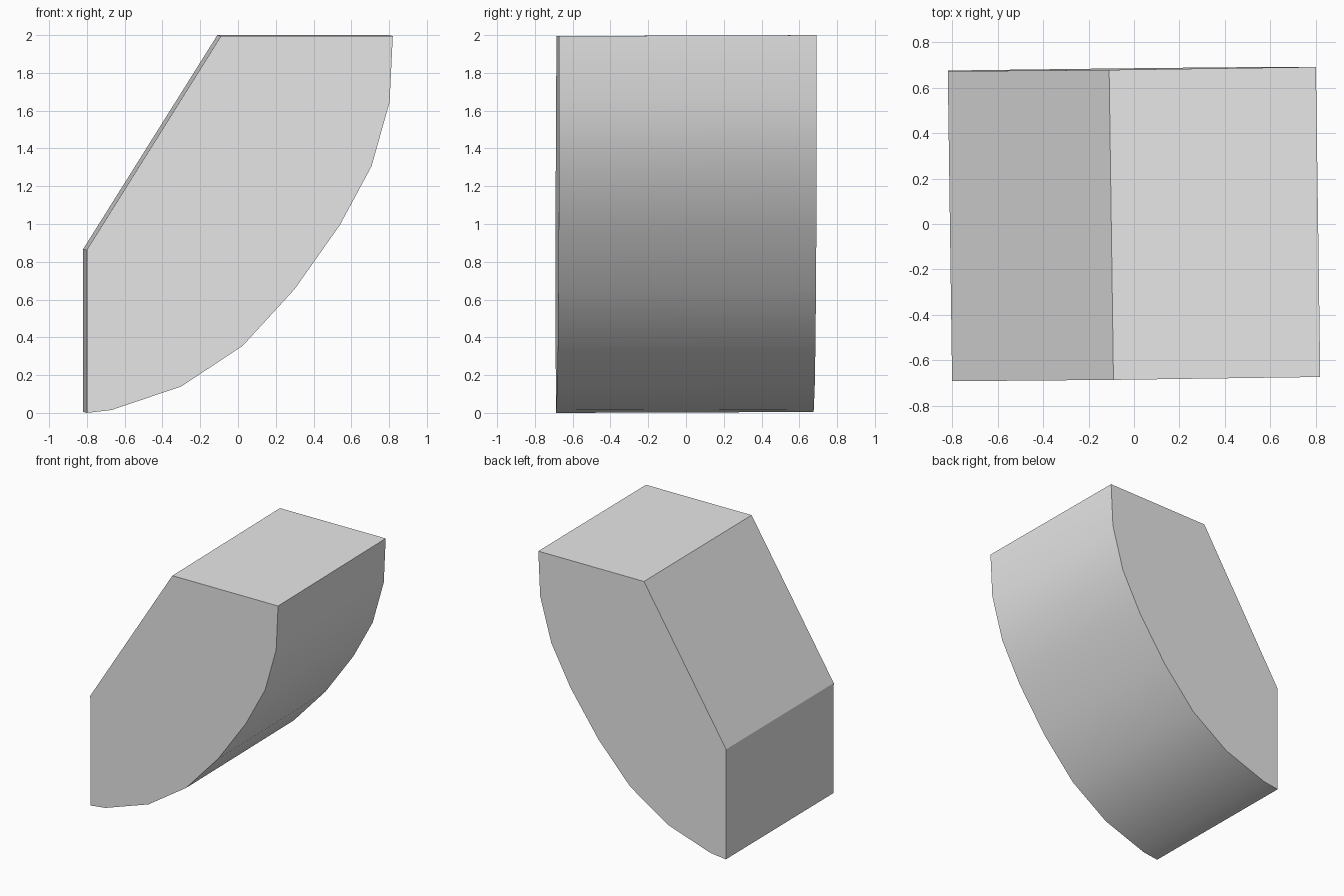
import bpy, bmesh
from math import radians
from mathutils import Matrix

cube = bpy.data.objects.get("Cube")
if cube:
    bpy.data.objects.remove(cube, do_unlink=True)

# Plain grey material
grey = bpy.data.materials.new("light grey")
grey.use_nodes = True
grey.diffuse_color = (0.8, 0.8, 0.8, 1)
grey.node_tree.nodes["Principled BSDF"].inputs["Base Color"].default_value = (0.8, 0.8, 0.8, 1)

# Side profile (x, z): curved underside, flat top, sloped back, upright end
profile = [(-0.81, 0.005), (-0.68, 0.02), (-0.31, 0.145), (0.015, 0.36),
           (0.29, 0.66), (0.53, 1.0), (0.697, 1.31), (0.793, 1.65),
           (0.81, 2.0), (-0.10, 2.0), (-0.81, 0.868)]
half_depth = 0.682

# Extrude the profile through the depth of the block
bm = bmesh.new()
face = bm.faces.new([bm.verts.new((x, -half_depth, z)) for x, z in profile])
extruded = bmesh.ops.extrude_face_region(bm, geom=[face])["geom"]
back = [v for v in extruded if isinstance(v, bmesh.types.BMVert)]
bmesh.ops.translate(bm, verts=back, vec=(0, 2 * half_depth, 0))
bmesh.ops.recalc_face_normals(bm, faces=bm.faces)

# The block sits very slightly turned and tipped
turn = Matrix.Rotation(radians(0.8), 4, "Z") @ Matrix.Rotation(radians(0.2), 4, "X")
bmesh.ops.transform(bm, matrix=turn, verts=bm.verts)
bottom = min(v.co.z for v in bm.verts)
mid_y = (min(v.co.y for v in bm.verts) + max(v.co.y for v in bm.verts)) / 2
bmesh.ops.translate(bm, verts=bm.verts, vec=(0, -mid_y, -bottom))

mesh = bpy.data.meshes.new("curved_block")
bm.to_mesh(mesh)
bm.free()
mesh.materials.append(grey)
block = bpy.data.objects.new("curved_block", mesh)
bpy.context.collection.objects.link(block)

# Smooth curved underside, crisp edges elsewhere
bpy.ops.object.select_all(action="DESELECT")
block.select_set(True)
bpy.context.view_layer.objects.active = block
bpy.ops.object.shade_smooth_by_angle(angle=radians(30))
